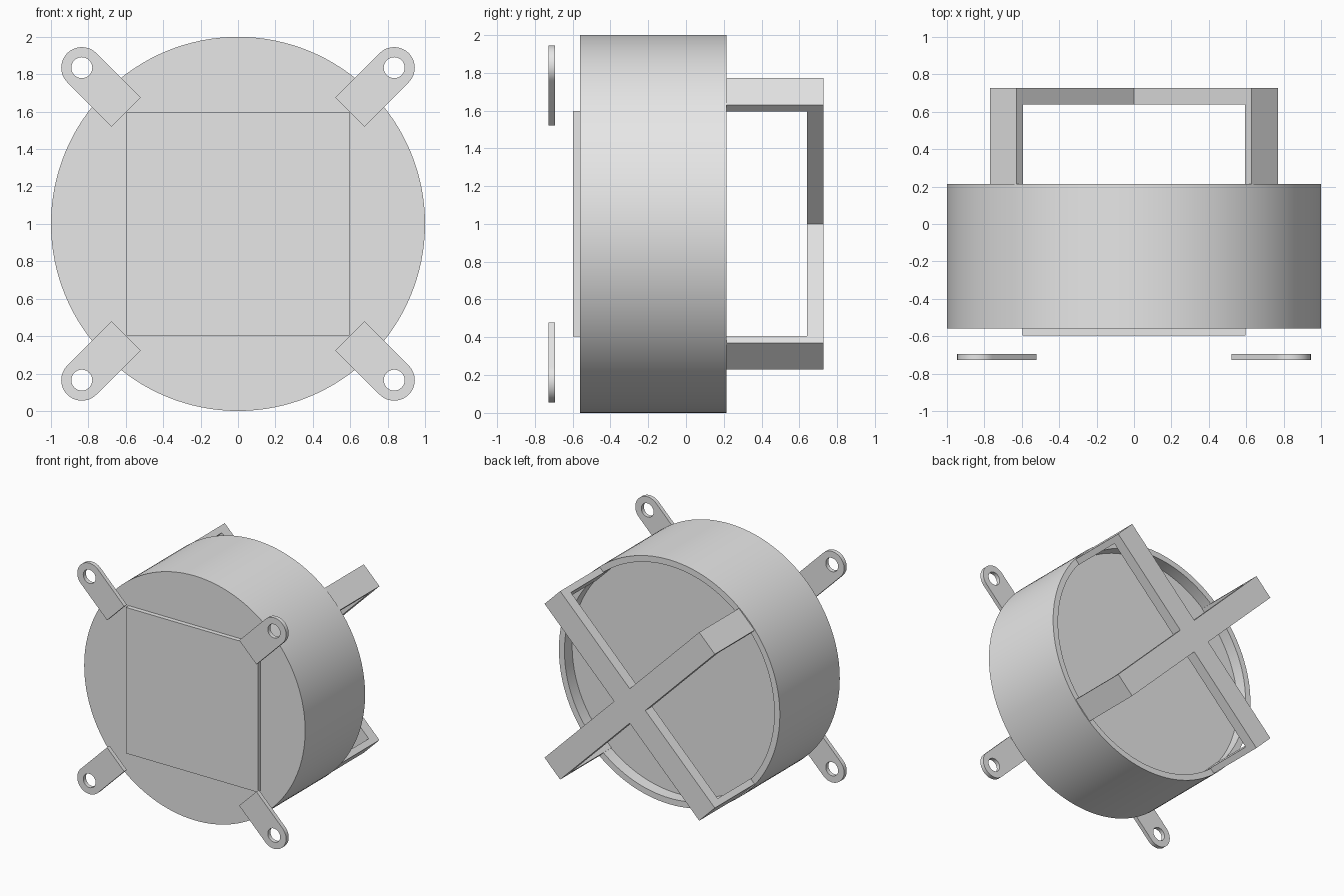
import bpy, bmesh
from math import pi, cos, sin, radians
from mathutils import Vector

cube = bpy.data.objects.get("Cube")
if cube:
    bpy.data.objects.remove(cube, do_unlink=True)

GREY = (0.8, 0.8, 0.8, 1)
grey = bpy.data.materials.new("light grey")
grey.use_nodes = True
grey.diffuse_color = GREY
grey.node_tree.nodes["Principled BSDF"].inputs["Base Color"].default_value = GREY

CENTRE = Vector((0, 0, 1))
Y = Vector((0, 1, 0))


def finish(bm, name):
    bmesh.ops.recalc_face_normals(bm, faces=bm.faces[:])
    mesh = bpy.data.meshes.new(name)
    bm.to_mesh(mesh)
    bm.free()
    mesh.materials.append(grey)
    obj = bpy.data.objects.new(name, mesh)
    bpy.context.collection.objects.link(obj)
    bpy.ops.object.select_all(action='DESELECT')
    bpy.context.view_layer.objects.active = obj
    obj.select_set(True)
    bpy.ops.object.shade_smooth_by_angle(angle=radians(30))
    return obj


def prism(name, loops, origin, u, v, depth):
    """Fill closed 2D loops (later loops are holes) and extrude by depth."""
    bm = bmesh.new()
    for loop in loops:
        verts = [bm.verts.new(origin + u * a + v * b) for a, b in loop]
        for i, vert in enumerate(verts):
            bm.edges.new((verts[i - 1], vert))
    bmesh.ops.triangle_fill(bm, edges=bm.edges[:], use_beauty=True,
                            normal=u.cross(v))
    new = bmesh.ops.extrude_face_region(bm, geom=bm.faces[:])["geom"]
    moved = [g for g in new if isinstance(g, bmesh.types.BMVert)]
    bmesh.ops.translate(bm, verts=moved, vec=depth)
    return finish(bm, name)


def arc(cx, radius, start, end, steps):
    angles = [start + (end - start) * i / steps for i in range(steps + 1)]
    return [(cx + radius * cos(a), radius * sin(a)) for a in angles]


def diagonal(degrees):
    a = radians(degrees)
    return Vector((cos(a), 0, sin(a)))


# Round body with a shallow recess in the back
profile = [(0, -0.56), (1, -0.56), (1, 0.215),
           (0.95, 0.215), (0.95, 0.115), (0, 0.115)]
bm = bmesh.new()
verts = [bm.verts.new((r, y, 1)) for r, y in profile]
edges = [bm.edges.new(pair) for pair in zip(verts, verts[1:])]
bmesh.ops.spin(bm, geom=verts + edges, cent=CENTRE, axis=Y,
               angle=2 * pi, steps=128, use_merge=False)
bmesh.ops.remove_doubles(bm, verts=bm.verts[:], dist=0.0001)
finish(bm, "round_body")

# Square plate on the front
h = 0.597
prism("front_plate", [[(-h, -h), (h, -h), (h, h), (-h, h)]],
      CENTRE - Y * 0.597, Vector((1, 0, 0)), Vector((0, 0, 1)), Y * 0.04)

# Two crossed U-shaped brackets on the back
R, T, W = 0.99, 0.05, 0.2
u_shape = [(-R, 0.115), (-R, 0.728), (R, 0.728), (R, 0.115),
           (R - T, 0.115), (R - T, 0.64), (T - R, 0.64), (T - R, 0.115)]
for name, angle in (("rising_bracket", 45), ("falling_bracket", 135)):
    across = diagonal(angle + 90)
    prism(name, [u_shape], CENTRE - across * W / 2, diagonal(angle), Y, across * W)

# Four rounded mounting tabs with holes, standing off the front
r, inner, outer = 0.11, 0.846, 1.181
outline = [(inner, -r)] + arc(outer, r, -pi / 2, pi / 2, 24) + [(inner, r)]
hole = arc(outer, 0.056, 0, 2 * pi, 32)[:-1]
tabs = {"upper_left_tab": 45, "upper_right_tab": 135,
        "lower_right_tab": 225, "lower_left_tab": 315}
for name, angle in tabs.items():
    prism(name, [outline, hole], CENTRE - Y * 0.728,
          diagonal(angle), diagonal(angle + 90), Y * 0.034)
